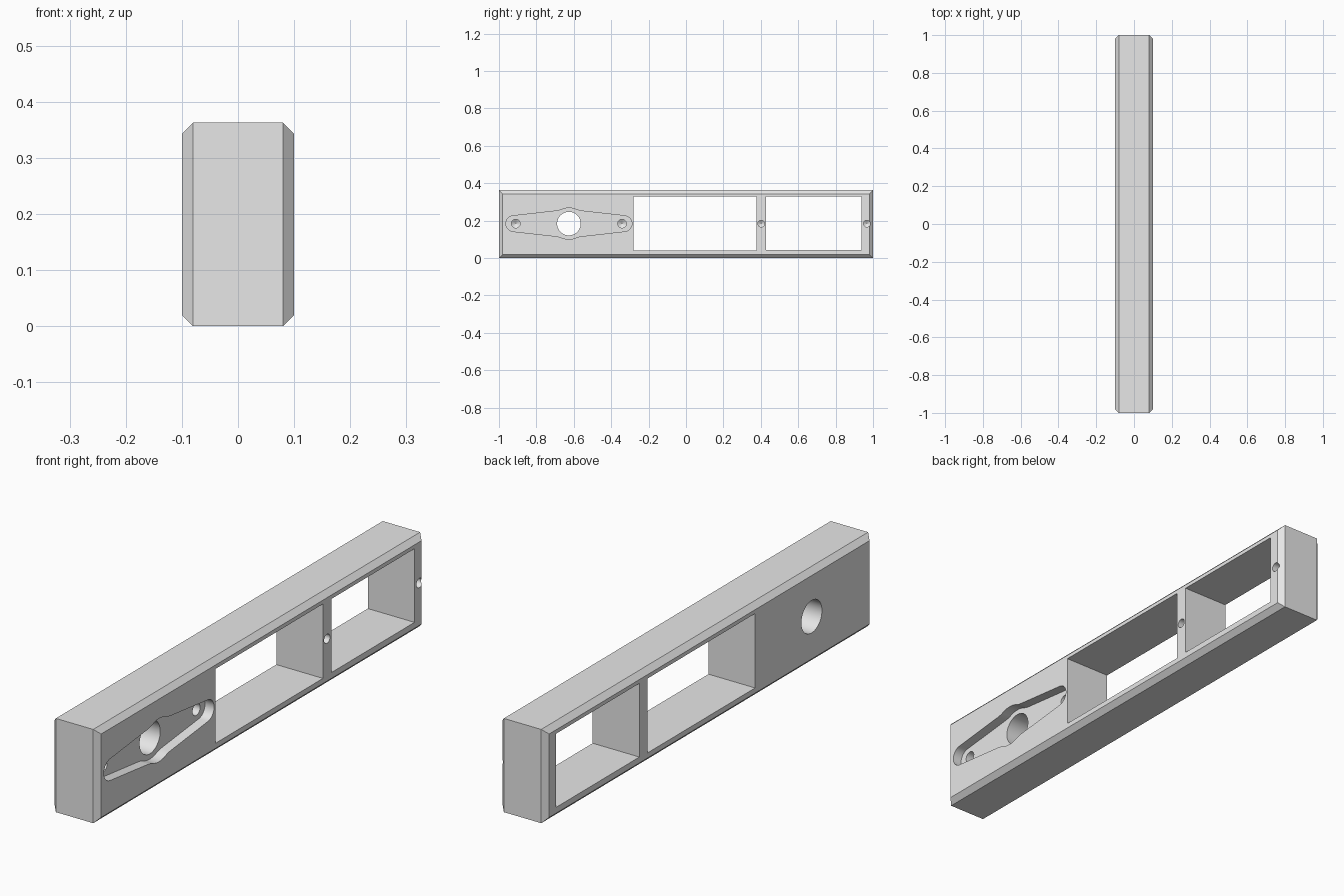
import bpy
import bmesh
from math import cos, sin, pi, radians

HEIGHT = 0.363
MID = 0.184          # height of the hole centres

if "Cube" in bpy.data.objects:
    bpy.data.objects.remove(bpy.data.objects["Cube"], do_unlink=True)

grey = bpy.data.materials.new("plain_grey")
grey.use_nodes = True
grey.diffuse_color = (0.8, 0.8, 0.8, 1)
grey.node_tree.nodes["Principled BSDF"].inputs["Base Color"].default_value = (0.8, 0.8, 0.8, 1)


def loft(name, rings):
    """Solid through matching (y, z) outlines placed along x."""
    bm = bmesh.new()
    loops = [[bm.verts.new((x, y, z)) for y, z in pts] for x, pts in rings]
    for a, b in zip(loops, loops[1:]):
        for i in range(len(a)):
            j = (i + 1) % len(a)
            bm.faces.new((a[i], a[j], b[j], b[i]))
    bm.faces.new(loops[0])
    bm.faces.new(loops[-1])
    bmesh.ops.recalc_face_normals(bm, faces=bm.faces)
    mesh = bpy.data.meshes.new(name)
    bm.to_mesh(mesh)
    bm.free()
    mesh.materials.append(grey)
    obj = bpy.data.objects.new(name, mesh)
    bpy.context.collection.objects.link(obj)
    return obj


def rect(y0, y1, z0, z1):
    return [(y0, z0), (y1, z0), (y1, z1), (y0, z1)]


def circle(y, r, n=32):
    return [(y + r * cos(2 * pi * i / n), MID + r * sin(2 * pi * i / n)) for i in range(n)]


def drilled(name, y, r, top, bottom):
    """Blind hole with a conical tip."""
    return loft(name, [(top, circle(y, r)), (bottom, circle(y, r)),
                       (bottom - r * 0.6, circle(y, r * 0.02))])


def recess_outline(centre=-0.626, reach=0.295, r=0.042):
    """Tapered outline with round ends and a bulge in the middle."""
    end = [(reach + r * cos(radians(a)), r * sin(radians(a))) for a in range(0, 85, 12)]
    bulge = [(0.07, 0.0675), (0.055, 0.07), (0.043, 0.074), (0.03, 0.079), (0.015, 0.0825)]
    quarter = end + bulge
    half = quarter + [(0, 0.0835)] + [(-d, h) for d, h in reversed(quarter)]
    full = half + [(d, -h) for d, h in reversed(half[1:-1])]
    return [(centre + d, MID + h) for d, h in full]


# Chamfered bar
outer = rect(-1, 1, 0, HEIGHT)
inner = rect(-0.98, 0.98, 0.02, HEIGHT - 0.02)
body = loft("bar_body", [(-0.1, inner), (-0.08, outer), (0.08, outer), (0.1, inner)])

# Openings, shallow recess, through hole and screw holes
recess = recess_outline()
cutters = [
    loft("large_window_cutter", [(x, rect(-0.28, 0.377, 0.04, 0.328)) for x in (-0.2, 0.2)]),
    loft("small_window_cutter", [(x, rect(0.428, 0.937, 0.043, 0.328)) for x in (-0.2, 0.2)]),
    loft("recess_cutter", [(0.061, recess), (0.2, recess)]),
    loft("shaft_hole_cutter", [(x, circle(-0.626, 0.063, 48)) for x in (-0.2, 0.2)]),
]
for y in (-0.91, -0.342):
    cutters.append(drilled("recess_screw_cutter", y, 0.023, 0.08, 0.0))
for y in (0.402, 0.967):
    cutters.append(drilled("face_screw_cutter", y, 0.018, 0.2, 0.02))

bpy.ops.object.select_all(action='DESELECT')
body.select_set(True)
bpy.context.view_layer.objects.active = body
for cutter in cutters:
    cutter.hide_render = True
    mod = body.modifiers.new("cut", 'BOOLEAN')
    mod.operation = 'DIFFERENCE'
    mod.solver = 'EXACT'
    mod.object = cutter
    bpy.ops.object.modifier_apply(modifier=mod.name)
    bpy.data.objects.remove(cutter, do_unlink=True)

bpy.ops.object.shade_smooth_by_angle(angle=radians(30))
